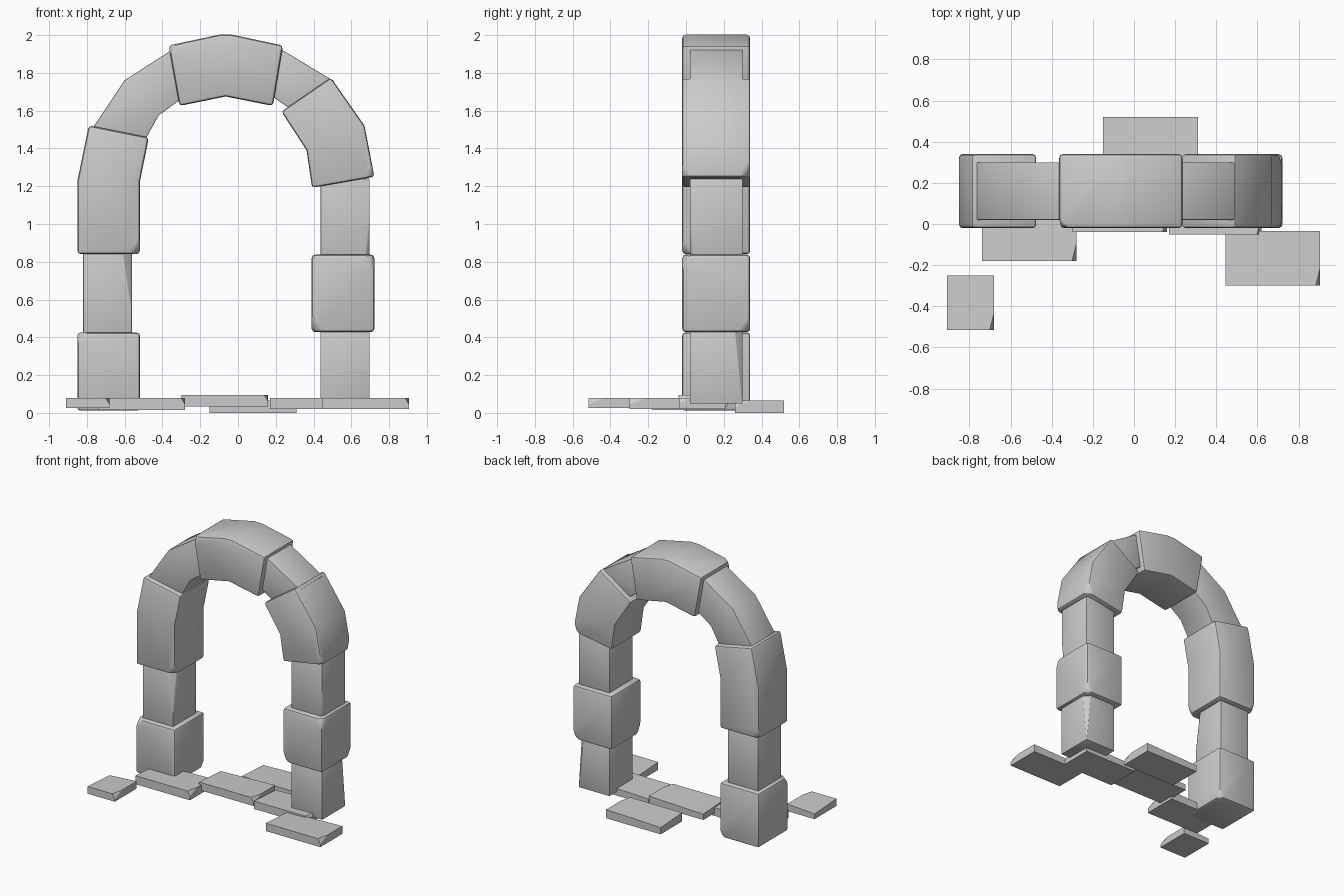
import bpy, bmesh
from math import radians
from mathutils import Vector

if "Cube" in bpy.data.objects:
    bpy.data.objects.remove(bpy.data.objects["Cube"])


def finish(bm, name):
    bmesh.ops.recalc_face_normals(bm, faces=bm.faces[:])
    me = bpy.data.meshes.new(name)
    bm.to_mesh(me)
    bm.free()
    ob = bpy.data.objects.new(name, me)
    bpy.context.collection.objects.link(ob)
    bpy.ops.object.select_all(action='DESELECT')
    ob.select_set(True)
    bpy.context.view_layer.objects.active = ob
    bpy.ops.object.shade_smooth_by_angle(angle=radians(25))
    return ob


def chip(bm, direction, depth):
    """Slice off the corner lying furthest along a direction."""
    n = Vector(direction).normalized()
    far = max(v.co.dot(n) for v in bm.verts)
    cut = bmesh.ops.bisect_plane(bm, geom=bm.verts[:] + bm.edges[:] + bm.faces[:],
                                 plane_co=n * (far - depth), plane_no=n, clear_outer=True)
    edges = [e for e in cut['geom_cut'] if isinstance(e, bmesh.types.BMEdge)]
    bmesh.ops.contextual_create(bm, geom=edges)


def block(name, profile, y0, y1, bevel, chips=()):
    """Extrude an x-z outline along y, chip it and round its edges."""
    bm = bmesh.new()
    face = bm.faces.new([bm.verts.new((x, y0, z)) for x, z in profile])
    ext = bmesh.ops.extrude_face_region(bm, geom=[face])['geom']
    bmesh.ops.translate(bm, vec=(0, y1 - y0, 0),
                        verts=[g for g in ext if isinstance(g, bmesh.types.BMVert)])
    for direction, depth in chips:
        chip(bm, direction, depth)
    bmesh.ops.recalc_face_normals(bm, faces=bm.faces[:])
    bm.normal_update()
    sharp = [e for e in bm.edges if e.is_manifold and e.calc_face_angle() > radians(40)]
    bmesh.ops.bevel(bm, geom=sharp, offset=bevel, segments=2, profile=0.5,
                    affect='EDGES', clamp_overlap=True)
    return finish(bm, name)


def rect(x0, x1, z0, z1):
    return [(x0, z0), (x1, z0), (x1, z1), (x0, z1)]


def large(name, profile, chips=()):
    return block(name, profile, -0.02, 0.34, 0.02, chips)


def small(name, profile, chips=()):
    return block(name, profile, 0.02, 0.30, 0.005, chips)


# Left pillar
large("left_base_block", rect(-0.85, -0.52, 0.012, 0.425),
      [((-1, -1, 1), 0.03), ((1, 1, -0.7), 0.025), ((1, -1, -0.5), 0.02)])
small("left_small_block", rect(-0.82, -0.562, 0.40, 0.86), [((1, -1, 0.15), 0.035)])
large("left_springer_block",
      [(-0.85, 0.84), (-0.52, 0.84), (-0.52, 1.22), (-0.472, 1.458), (-0.79, 1.522), (-0.85, 1.23)],
      [((1, -1, -0.8), 0.03), ((-1, 1, -0.6), 0.025)])

# Right pillar
small("right_base_block", rect(0.437, 0.697, 0.05, 0.45), [((1, 1, 0.1), 0.03)])
large("right_middle_block", rect(0.39, 0.722, 0.427, 0.838),
      [((1, -1, 0.5), 0.025), ((-1, -1, -0.6), 0.03), ((1, 1, -0.7), 0.03)])
small("right_upper_block", rect(0.437, 0.697, 0.82, 1.24), [((1, -1, -0.1), 0.015)])

# Arch stones
small("left_arch_block",
      [(-0.785, 1.485), (-0.50, 1.43), (-0.42, 1.575), (-0.29, 1.67), (-0.345, 1.925), (-0.602, 1.76)])
large("keystone",
      [(-0.31, 1.625), (-0.065, 1.675), (0.185, 1.625), (0.238, 1.945), (-0.03, 2.002),
       (-0.10, 2.002), (-0.367, 1.945)],
      [((-1, -1, 0.6), 0.025)])
small("right_arch_block", [(0.16, 1.69), (0.32, 1.58), (0.51, 1.755), (0.22, 1.93)])
large("right_haunch_block",
      [(0.392, 1.192), (0.722, 1.25), (0.67, 1.52), (0.492, 1.775), (0.23, 1.595), (0.363, 1.39)],
      [((1, 1, -0.4), 0.03), ((1, -1, -0.3), 0.02)])

# Paving slabs: x range, y range, z range
slabs = [
    (-0.91, -0.68, -0.515, -0.25, 0.025, 0.08),
    (-0.74, -0.28, -0.18, 0.085, 0.015, 0.08),
    (-0.30, 0.16, -0.04, 0.22, 0.035, 0.095),
    (0.17, 0.62, -0.05, 0.21, 0.02, 0.08),
    (0.445, 0.905, -0.30, -0.035, 0.02, 0.08),
    (-0.15, 0.31, 0.26, 0.52, 0.0, 0.066),
]
for i, (x0, x1, y0, y1, z0, z1) in enumerate(slabs):
    bm = bmesh.new()
    bmesh.ops.create_cube(bm, size=1)
    for v in bm.verts:
        sx, sy, sz = v.co
        v.co = (x0 if sx < 0 else x1, y0 if sy < 0 else y1, z0 if sz < 0 else z1)
        if sx < 0 and sy > 0 and sz > 0:
            v.co.z -= 0.015
    chip(bm, (1, -0.25, 0.6), 0.018)
    finish(bm, "paving_slab_%d" % (i + 1))
